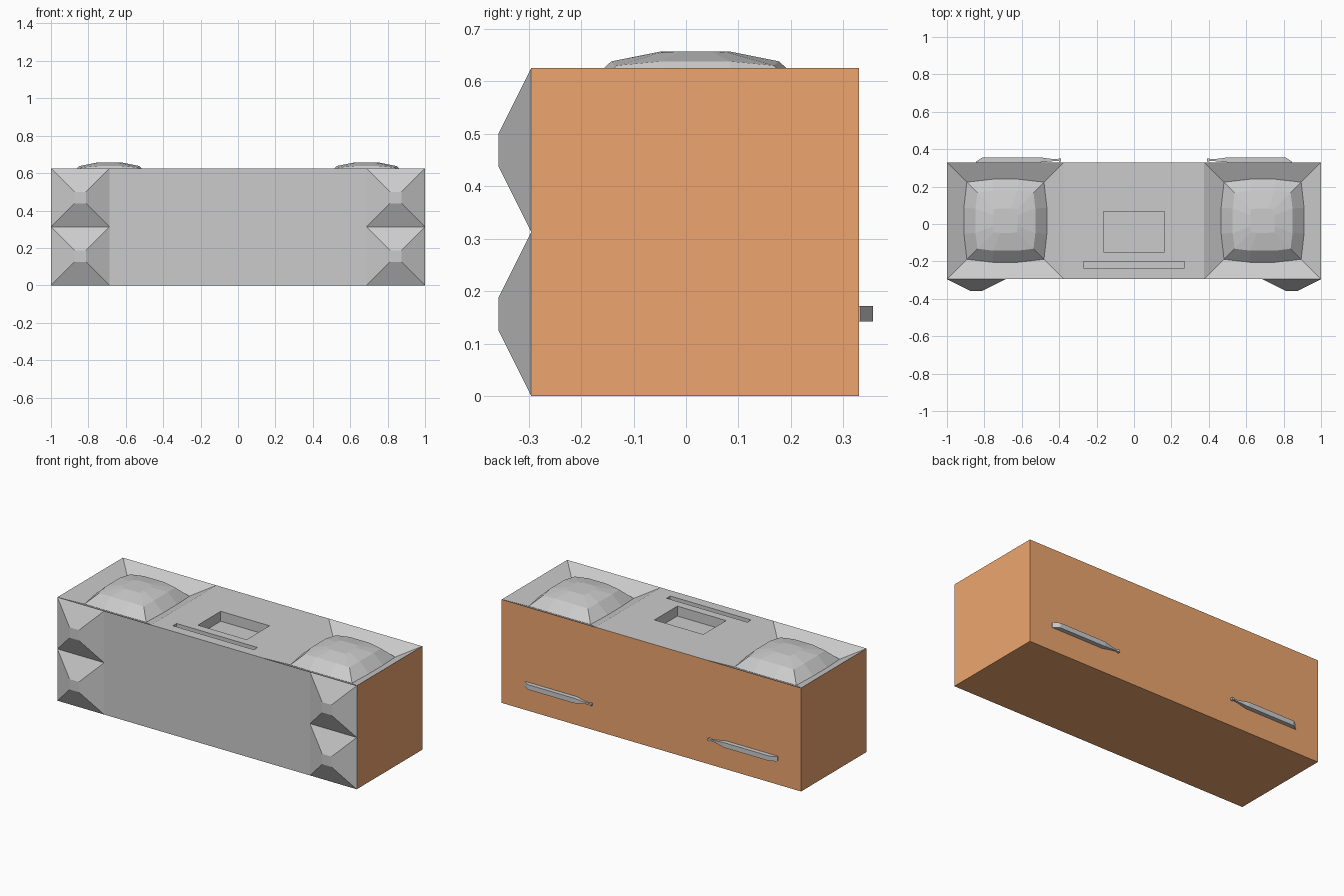
import bpy, bmesh

if "Cube" in bpy.data.objects:
    bpy.data.objects.remove(bpy.data.objects["Cube"])

Y0, Y1, H = -0.295, 0.33, 0.625      # body front, back, height
IN, D = 0.375, 0.0625                # inner edge of the end bays, relief depth


def finish(name, bm, colour=None):
    bmesh.ops.remove_doubles(bm, verts=bm.verts, dist=1e-5)
    bmesh.ops.recalc_face_normals(bm, faces=bm.faces)
    me = bpy.data.meshes.new(name)
    bm.to_mesh(me)
    bm.free()
    ob = bpy.data.objects.new(name, me)
    bpy.context.collection.objects.link(ob)
    if colour:
        mat = bpy.data.materials.new(name + "_colour")
        mat.diffuse_color = colour
        mat.use_nodes = True
        mat.node_tree.nodes["Principled BSDF"].inputs["Base Color"].default_value = mat.diffuse_color
        me.materials.append(mat)
    return ob


def loft(bm, rings, start=False, end=True):
    rows = [[bm.verts.new(p) for p in r] for r in rings]
    n = len(rows[0])
    for a, b in zip(rows, rows[1:]):
        for i in range(n):
            j = (i + 1) % n
            bm.faces.new((a[i], a[j], b[j], b[i]))
    if start:
        bm.faces.new(rows[0][::-1])
    if end:
        bm.faces.new(rows[-1])


def flat(x0, x1, y0, y1, z):         # horizontal rectangle
    return [(x0, y0, z), (x1, y0, z), (x1, y1, z), (x0, y1, z)]


def upright(x0, x1, z0, z1, y):      # rectangle facing the front
    return [(x0, y, z0), (x1, y, z0), (x1, y, z1), (x0, y, z1)]


def face(bm, pts):
    bm.faces.new([bm.verts.new(p) for p in pts])


# Case: bottom, back and both ends
bm = bmesh.new()
face(bm, flat(-1, 1, Y0, Y1, 0)[::-1])
face(bm, upright(-1, 1, 0, H, Y1)[::-1])
for x in (-1, 1):
    pts = [(x, Y0, 0), (x, Y1, 0), (x, Y1, H), (x, Y0, H)]
    face(bm, pts if x > 0 else pts[::-1])
finish("case", bm, (0.85, 0.38, 0.16, 1))

# Front panel with two studs stacked at each end
S = H / 2
bm = bmesh.new()
face(bm, upright(-1 + S, 1 - S, 0, H, Y0))
for x in (-1, 1 - S):
    for z in (0, S):
        loft(bm, [upright(x, x + S, z, z + S, Y0),
                  upright(x + .125, x + S - .125, z + .125, z + S - .125, Y0 - D)])
finish("front_panel", bm)

# Top panel: middle field around the pocket and slot
bm = bmesh.new()
xs = [-IN, -.27, -.163, .163, .27, IN]
ys = [Y0, -.235, -.2, -.15, .068, Y1]
for i in range(5):
    for j in range(5):
        if (i, j) == (2, 3) or (j == 1 and 0 < i < 4):
            continue
        face(bm, flat(xs[i], xs[i + 1], ys[j], ys[j + 1], H))
# pocket and slot walls
for x, y0, y1, d in ((.163, -.15, .068, .06), (.27, -.235, -.2, .02)):
    loft(bm, [flat(-x, x, y0, y1, H), flat(-x, x, y0, y1, H - d)])
# sloping bays for the cushions
for a, b in ((-1, -IN), (IN, 1)):
    loft(bm, [flat(a, b, Y0, Y1, H),
              flat(a + .125, b - .125, Y0 + .125, Y1 - .125, H - D)])
me_top = finish("top_panel", bm).data
# keep the open panel facing upwards
if sum(p.normal.z * p.area for p in me_top.polygons) < 0:
    me_top.flip_normals()


# Domed cushions with bulging sides
def cushion_ring(cx, cy, corner, bulge, m, zc, zm):
    side = [(-corner, -corner, zc), (-m, -bulge, zm), (m, -bulge, zm)]
    pts = []
    for _ in range(4):
        pts += [(cx + x, cy + y, z) for x, y, z in side]
        side = [(-y, x, z) for x, y, z in side]
    return pts


for sx, side in ((-1, "left"), (1, "right")):
    cx, cy = sx * (1 + IN) / 2, (Y0 + Y1) / 2
    bm = bmesh.new()
    loft(bm, [cushion_ring(cx, cy, .208, .224, .068, .570, .578),
              cushion_ring(cx, cy, .15, .16, .066, .630, .638),
              cushion_ring(cx, cy, .062, .065, .03, .655, .657)], start=True)
    finish(side + "_cushion", bm)

# Tapered handles on the back: x, near y, far y, half height
stations = [(.845, .33, .333, .015), (.81, .33, .356, .015), (.5, .33, .356, .015),
            (.44, .335, .348, .006), (.41, .338, .346, .004),
            (.40, .335, .35, .007), (.39, .335, .35, .007)]
for sx, side in ((-1, "left"), (1, "right")):
    bm = bmesh.new()
    loft(bm, [[(sx * x, a, .157 - h), (sx * x, b, .157 - h),
               (sx * x, b, .157 + h), (sx * x, a, .157 + h)]
              for x, a, b, h in stations], start=True)
    finish(side + "_back_handle", bm)
